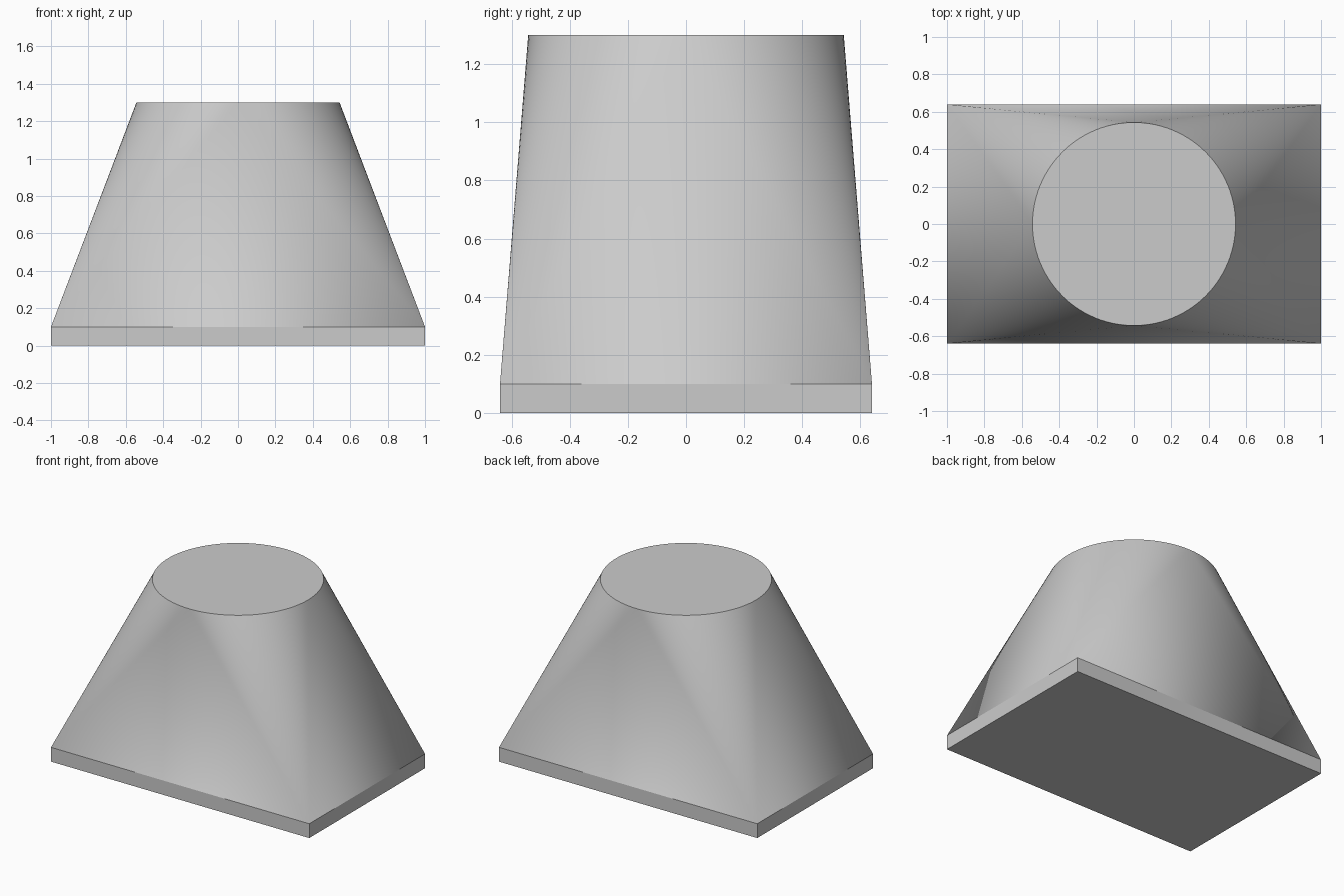
import bpy, bmesh
from math import sin, cos, pi

cube = bpy.data.objects.get("Cube")
if cube:
    bpy.data.objects.remove(cube)

HALF_X, HALF_Y = 1.0, 0.64
BASE_Z, TOP_Z, RADIUS = 0.1, 1.3, 0.543
QUARTER = 24                      # segments per quarter circle

grey = bpy.data.materials.new("light grey")
grey.use_nodes = True
colour = (0.6, 0.6, 0.6, 1)
grey.diffuse_color = colour
grey.node_tree.nodes["Principled BSDF"].inputs["Base Color"].default_value = colour

bm = bmesh.new()
signs = [(1, 1), (-1, 1), (-1, -1), (1, -1)]


def corners(z):
    return [bm.verts.new((sx * HALF_X, sy * HALF_Y, z)) for sx, sy in signs]


# Rectangular plinth and round top rim
low, high = corners(0), corners(BASE_Z)
count = 4 * QUARTER
rim = [bm.verts.new((RADIUS * cos(2 * pi * i / count),
                     RADIUS * sin(2 * pi * i / count), TOP_Z)) for i in range(count)]
bm.faces.new(low[::-1])
bm.faces.new(rim)

# Transition: a fan at each corner and a flat triangle on each side
for q in range(4):
    n = (q + 1) % 4
    bm.faces.new((low[q], low[n], high[n], high[q]))
    for i in range(q * QUARTER, (q + 1) * QUARTER):
        bm.faces.new((high[q], rim[(i + 1) % count], rim[i])).smooth = True
    bm.faces.new((high[q], high[n], rim[n * QUARTER])).smooth = True

# Crisp edges wherever the sloped skin meets flat faces
bm.normal_update()
bmesh.ops.recalc_face_normals(bm, faces=bm.faces[:])
for e in bm.edges:
    e.smooth = all(f.smooth for f in e.link_faces)

mesh = bpy.data.meshes.new("square_to_round_transition")
bm.to_mesh(mesh)
bm.free()
mesh.materials.append(grey)
obj = bpy.data.objects.new("square_to_round_transition", mesh)
bpy.context.collection.objects.link(obj)
